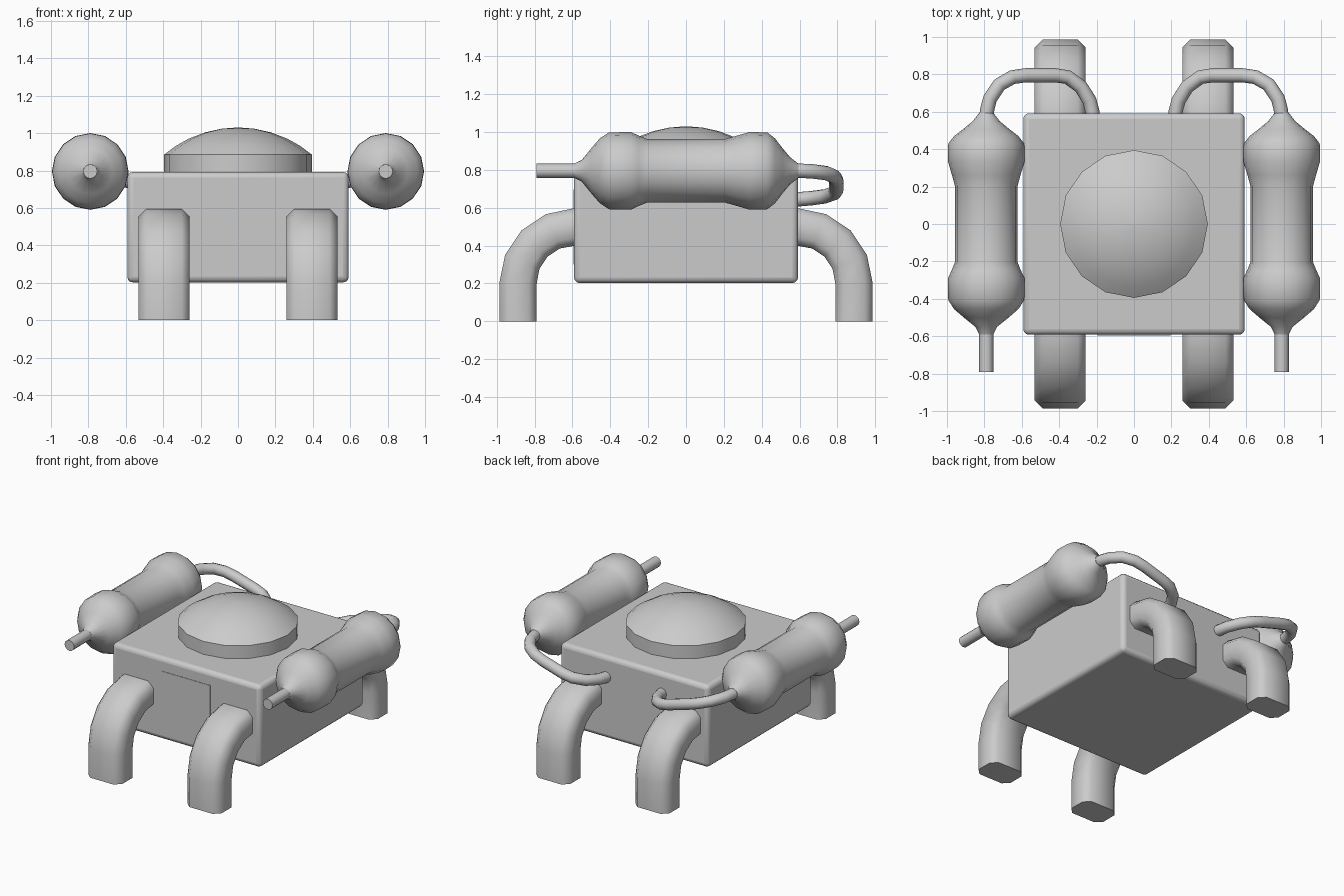
import bpy, bmesh
from math import sin, cos, pi, sqrt, radians
from mathutils import Vector

if "Cube" in bpy.data.objects:
    bpy.data.objects.remove(bpy.data.objects["Cube"])


def make(name, verts, faces, angle=40):
    mesh = bpy.data.meshes.new(name)
    mesh.from_pydata(verts, [], faces)
    bm = bmesh.new()
    bm.from_mesh(mesh)
    bmesh.ops.remove_doubles(bm, verts=bm.verts, dist=1e-5)
    bmesh.ops.recalc_face_normals(bm, faces=bm.faces)
    bm.to_mesh(mesh)
    bm.free()
    ob = bpy.data.objects.new(name, mesh)
    bpy.context.collection.objects.link(ob)
    bpy.ops.object.select_all(action='DESELECT')
    ob.select_set(True)
    bpy.context.view_layer.objects.active = ob
    bpy.ops.object.shade_smooth_by_angle(angle=radians(angle))
    return ob


def skin(name, rings, angle=40):
    """Join equal-sized rings of points and cap both ends."""
    n = len(rings[0])
    verts = [p for r in rings for p in r]
    faces = [(i*n + j, i*n + (j+1) % n, (i+1)*n + (j+1) % n, (i+1)*n + j)
             for i in range(len(rings) - 1) for j in range(n)]
    faces += [tuple(range(n)), tuple(range(len(verts) - n, len(verts)))]
    return make(name, verts, faces, angle)


def circle(r, n):
    return [(r*cos(2*pi*k/n), r*sin(2*pi*k/n)) for k in range(n)]


def sweep(name, path, section, ref, angle=40):
    """Sweep a 2D section along a path; ref fixes the section's first axis."""
    pts, ref, rings = [Vector(p) for p in path], Vector(ref), []
    for i, p in enumerate(pts):
        t = (pts[min(i+1, len(pts)-1)] - pts[max(i-1, 0)]).normalized()
        a = (ref - t*t.dot(ref)).normalized()
        b = t.cross(a)
        rings.append([p + a*u + b*v for u, v in section])
    return skin(name, rings, angle)


def box(name, size, loc, bevel=0):
    sx, sy, sz = (s/2 for s in size)
    v = [(loc[0]+x*sx, loc[1]+y*sy, loc[2]+z*sz)
         for x in (-1, 1) for y in (-1, 1) for z in (-1, 1)]
    f = [(0, 1, 3, 2), (4, 6, 7, 5), (0, 4, 5, 1), (2, 3, 7, 6), (0, 2, 6, 4), (1, 5, 7, 3)]
    ob = make(name, v, f)
    if bevel:
        m = ob.modifiers.new("bevel", 'BEVEL')
        m.width, m.segments = bevel, 3
    return ob


# Body and front panel
box("body", (1.184, 1.184, 0.59), (0, 0, 0.497), 0.03)
box("front_panel", (0.39, 0.02, 0.396), (0, -0.585, 0.498))

# Top dome: short drum with a shallow spherical cap
a, h = 0.395, 0.145
R = (a*a + h*h) / (2*h)
profile = [(a, 0.76), (a, 0.885)]
profile += [(a*k, 0.885 + h - R + sqrt(R*R - (a*k)**2)) for k in (0.85, 0.67, 0.45, 0.22, 0.02)]
skin("top_dome", [[(x, y, z) for x, y in circle(r, 16)] for r, z in profile], 30)

# Legs: chamfered rectangle swept through a quarter turn
w, d, c = 0.136, 0.098, 0.042
leg_section = [(w, d-c), (w-c, d), (c-w, d), (-w, d-c), (-w, c-d), (c-w, -d), (w-c, -d), (w, c-d)]
for sx in (-1, 1):
    for sy in (-1, 1):
        arc = [(0.59 + 0.298*sin(k*pi/8), 0.2 + 0.298*cos(k*pi/8)) for k in range(5)]
        line = [(0.5, 0.498)] + arc + [(0.888, 0)]
        sweep("rear_leg" if sy > 0 else "front_leg",
              [(sx*0.395, sy*y, z) for y, z in line], leg_section, (1, 0, 0), 50)

# Side resistors: lathed along y, with front lead and looped rear lead
barrel = [(-0.59, 0.038), (-0.55, 0.058), (-0.5, 0.12), (-0.455, 0.172), (-0.407, 0.203),
          (-0.29, 0.205), (-0.25, 0.186), (-0.205, 0.168), (0.205, 0.168), (0.26, 0.183),
          (0.335, 0.205), (0.43, 0.203), (0.47, 0.172), (0.51, 0.12), (0.55, 0.072), (0.594, 0.038)]
loop = [(.79, .57, .795), (.785, .61, .795), (.77, .67, .792), (.72, .745, .782), (.65, .785, .763),
        (.58, .795, .742), (.42, .795, .695), (.355, .785, .678), (.285, .735, .66),
        (.238, .66, .65), (.222, .6, .645), (.222, .55, .645)]
for sx in (-1, 1):
    skin("side_barrel", [[(sx*0.79 + x, y, 0.795 + z) for x, z in circle(r, 16)] for y, r in barrel], 45)
    sweep("front_lead", [(sx*0.79, -0.79, 0.795), (sx*0.79, -0.55, 0.795)], circle(0.038, 12), (0, 0, 1))
    sweep("rear_lead", [(sx*x, y, z) for x, y, z in loop], circle(0.038, 12), (0, 0, 1), 50)
